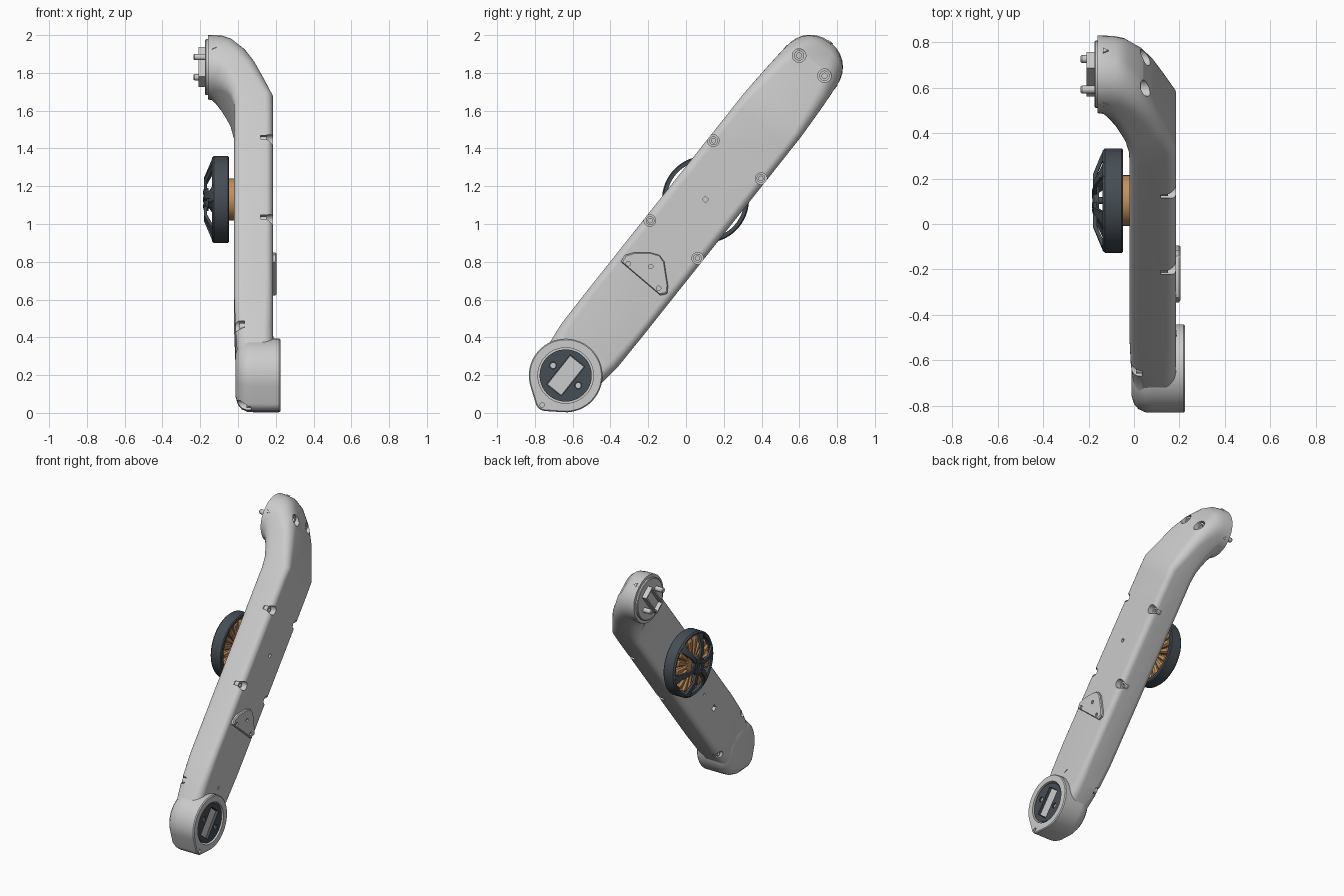
import bpy, bmesh
from math import sin, cos, pi, acos, hypot
from mathutils import Matrix, Vector

if "Cube" in bpy.data.objects:
    bpy.data.objects.remove(bpy.data.objects["Cube"])

# Local frame of the arm: x = across, y = along the arm, z = thickness (world x)
FRAME = Matrix(((0, 0, 1, 0), (.783, .622, 0, -.637), (-.622, .783, 0, .198), (0, 0, 0, 1)))
HEAD = 2.085      # head centre along the arm
MOTOR = 1.19      # motor centre along the arm


def part(name, bm, color=None, angle=30):
    bmesh.ops.recalc_face_normals(bm, faces=bm.faces)
    me = bpy.data.meshes.new(name)
    bm.to_mesh(me)
    bm.free()
    ob = bpy.data.objects.new(name, me)
    bpy.context.collection.objects.link(ob)
    ob.matrix_world = FRAME
    if color:
        mat = bpy.data.materials.get(color[0]) or bpy.data.materials.new(color[0])
        mat.diffuse_color = color[1]
        mat.use_nodes = True
        mat.node_tree.nodes["Principled BSDF"].inputs["Base Color"].default_value = mat.diffuse_color
        me.materials.append(mat)
    smooth(ob, angle)
    return ob


def smooth(ob, angle=30):
    bpy.ops.object.select_all(action='DESELECT')
    ob.select_set(True)
    bpy.context.view_layer.objects.active = ob
    bpy.ops.object.shade_smooth_by_angle(angle=angle * pi / 180)


def combine(ob, other, operation='DIFFERENCE'):
    mod = ob.modifiers.new("bool", 'BOOLEAN')
    mod.operation, mod.solver, mod.object = operation, 'EXACT', other
    bpy.context.view_layer.objects.active = ob
    bpy.ops.object.modifier_apply(modifier=mod.name)
    bpy.data.objects.remove(other)
    smooth(ob)


def loft(bm, rings, closed=False):
    vs = [[bm.verts.new(p) for p in r] for r in rings]
    n = len(vs[0])
    for a, b in zip(vs, vs[1:] + vs[:1] if closed else vs[1:]):
        for i in range(n):
            bm.faces.new((a[i], a[(i + 1) % n], b[(i + 1) % n], b[i]))
    if not closed:
        bm.faces.new(vs[0])
        bm.faces.new(vs[-1])


def circle(v, u, c, r, n=32):
    return [(v + r * cos(2 * pi * i / n), u + r * sin(2 * pi * i / n), c) for i in range(n)]


def lathe(bm, v, u, profile, n=32, closed=False):
    loft(bm, [circle(v, u, c, r, n) for r, c in profile], closed)


def cyl(bm, v, u, c0, c1, r, n=32):
    lathe(bm, v, u, [(r, c0), (r, c1)], n)


def box(bm, v, u, c0, c1, sv, su):
    loft(bm, [[(v + a * sv / 2, u + b * su / 2, c) for a, b in ((-1, -1), (1, -1), (1, 1), (-1, 1))]
              for c in (c0, c1)])


def section(p, q, w, r):
    # rounded rectangle from inner point p to outer point q, each (along, thickness)
    p, q = Vector(p), Vector(q)
    mid, e, t = (p + q) / 2, (q - p).normalized(), (q - p).length / 2
    out = []
    for k, (sx, sy) in enumerate(((1, 1), (-1, 1), (-1, -1), (1, -1))):
        for i in range(8):
            a = (k + i / 7) * pi / 2
            x, y = sx * (w - r) + r * cos(a), sy * (t - r) + r * sin(a)
            out.append((x, mid.x + e.x * y, mid.y + e.y * y))
    return out


def teardrop(c, s, R=.195, r=.055, d=.17):
    phi = acos((R - r) / d)
    pts = [(R, phi + (2 * pi - 2 * phi) * i / 40, 0) for i in range(41)]
    pts += [(r, -phi + 2 * phi * i / 12, d) for i in range(13)]
    return [(s * k * sin(a), s * (-k * cos(a) - off), c) for k, a, off in pts]


DARK = ("dark_metal", (.06, .075, .09, 1))
COPPER = ("copper", (.55, .28, .11, 1))

# Arm shell: straight box section that bends into a round head
bm = bmesh.new()
loft(bm, [section(*s) for s in (
    ((-.08, .03), (-.08, .18), .12, .04),
    ((0, .0), (0, .185), .165, .06),
    ((.2, -.014), (.2, .185), .188, .05),
    ((.4, -.02), (.4, .185), .19, .04),
    ((1.65, -.02), (1.68, .185), .19, .04),
    ((1.72, -.022), (1.77, .185), .19, .045),
    ((1.79, -.04), (1.90, .137), .185, .06),
    ((1.83, -.062), (2.02, .09), .18, .075),
    ((1.87, -.09), (2.12, .04), .175, .10),
    ((1.90, -.12), (2.21, -.03), .17, .13),
    ((1.915, -.145), (2.245, -.08), .168, .155),
    ((1.917, -.16), (2.253, -.16), .168, .16))])
arm = part("arm_shell", bm)

# Foot boss with pointed tip
bm = bmesh.new()
loft(bm, [teardrop(c, s) for c, s in ((-.012, .6), (.0, .8), (.02, .92), (.05, .99), (.08, 1),
                                      (.218, 1), (.225, .97))])
combine(arm, part("foot_boss", bm), 'UNION')

# Pockets and holes
bm = bmesh.new()
cyl(bm, 0, 0, .16, .3, .147, 48)
for s in (-1, 1):
    for u in (.92, 1.46):
        cyl(bm, s * .162, u, .12, .3, .031)
    cyl(bm, s * .086, HEAD + .01, 0, .3, .036)
    cyl(bm, s * .168, .2, -.2, .035, .028)
cyl(bm, 0, -.2, -.2, .07, .026)
cyl(bm, 0, -.2, .21, .3, .012, 16)
box(bm, 0, .55, -.1, .02, .035, .035)
cyl(bm, 0, .73, -.1, .02, .009, 16)
cyl(bm, 0, MOTOR, .15, .3, .013, 16)
combine(arm, part("pocket_cutter", bm))

# Screws sunk in the pockets
bm = bmesh.new()


def screw(v, u, base, top, r):
    lathe(bm, v, u, [(r, base), (r, top), (r * .5, top), (r * .5, top - (top - base) * .6)], 18)


for s in (-1, 1):
    for u in (.92, 1.46):
        screw(s * .16, u, .115, .15, .023)
    screw(s * .086, HEAD + .01, -.005, .03, .027)
    screw(s * .162, .2, .04, .008, .02)
screw(0, -.195, .075, .045, .018)
part("screws", bm)

# Foot socket plate with slot and pin holes
bm = bmesh.new()
cyl(bm, 0, 0, .155, .217, .138, 48)
plate = part("socket_plate", bm, DARK)
bm = bmesh.new()
box(bm, 0, 0, .165, .3, .1, .2)
for s in (-1, 1):
    cyl(bm, s * .085, 0, .165, .3, .018, 20)
combine(plate, part("slot_cutter", bm))

# Light floor and pins seen through the socket plate
bm = bmesh.new()
box(bm, 0, 0, .16, .2, .094, .194)
for s in (-1, 1):
    cyl(bm, s * .085, 0, .16, .205, .016, 20)
part("socket_floor", bm)

# Head flange, hollow plug and two locating pins
bm = bmesh.new()
lathe(bm, 0, HEAD, [(.148, -.15), (.148, -.17), (.143, -.174)], 48)
part("head_flange", bm)
bm = bmesh.new()
box(bm, 0, HEAD, -.21, -.165, .09, .2)
plug = part("head_plug", bm)
bm = bmesh.new()
box(bm, 0, HEAD, -.3, -.18, .07, .18)
combine(plug, part("plug_cutter", bm))
bm = bmesh.new()
for s in (-1, 1):
    lathe(bm, s * .086, HEAD, [(.017, -.165), (.017, -.23), (.013, -.235)], 20)
part("head_pins", bm)

# Small raised alignment triangles: three round the head, one on the face
bm = bmesh.new()
tri = ((-.014, -.137), (.014, -.137), (0, -.113))
for a in (0, pi / 2, pi):
    loft(bm, [[(r * cos(a) - t * sin(a), HEAD + r * sin(a) + t * cos(a), c) for t, c in tri]
              for r in (.155, .172)])
loft(bm, [[(t, .24 - (c + .125), x) for t, c in tri] for x in (.18, .19)])
part("alignment_marks", bm)

# Three-cornered cover on the outer face
bm = bmesh.new()
corners = ((-.345, .80), (-.325, .835), (-.28, .848), (-.185, .848), (-.14, .835),
           (-.115, .80), (-.095, .67), (-.10, .63), (-.135, .622))
pts = [FRAME.inverted() @ Vector((0, y, z)) for y, z in corners]
mid = sum(pts, Vector()) / len(pts)
loft(bm, [[(*(mid + (p - mid) * s).xy, c) for p in pts] for c, s in ((.175, 1), (.198, 1), (.205, .94))])
cover = part("corner_cover", bm)
bm = bmesh.new()
for y, z in ((-.305, .79), (-.145, .66), (-.187, .775)):
    p = FRAME.inverted() @ Vector((0, y, z))
    cyl(bm, p.x, p.y, .195, .3, .012, 16)
combine(cover, part("cover_cutter", bm))

# Motor bell: outer ring, spokes and hub
bm = bmesh.new()
lathe(bm, 0, MOTOR, [(.224, -.048), (.23, -.054), (.23, -.128), (.221, -.138), (.205, -.132), (.205, -.048)],
      64, True)
lathe(bm, 0, MOTOR, [(.062, -.155), (.062, -.176), (.056, -.182), (.022, -.182), (.022, -.172)], 40)
for k in range(6):
    a = k * pi / 3 + pi / 6
    rings = []
    for r, c, w in ((.222, -.134, .085), (.19, -.15, .045), (.115, -.181, .03), (.04, -.181, .028)):
        rings.append([(r * cos(a) - t * w / 2 * sin(a), MOTOR + r * sin(a) + t * w / 2 * cos(a), c + h)
                      for t, h in ((-1, 0), (1, 0), (1, .018), (-1, .018))])
    loft(bm, rings)
    cyl(bm, .042 * cos(a), MOTOR + .042 * sin(a), -.17, -.186, .007, 10)
cyl(bm, 0, MOTOR, -.176, -.02, .016, 20)
part("motor_bell", bm, DARK)

# Copper stator: core and radial windings
bm = bmesh.new()
lathe(bm, 0, MOTOR, [(.112, -.015), (.112, -.05), (.07, -.06), (.07, -.13)], 40)
for k in range(18):
    a = k * pi / 9
    rings = []
    for r, w, h in ((.06, .018, .034), (.12, .034, .038), (.18, .05, .038), (.19, .05, .03)):
        rings.append([(r * cos(a) - t * w / 2 * sin(a), MOTOR + r * sin(a) + t * w / 2 * cos(a), -.095 + e * h)
                      for t, e in ((-1, -.7), (-.5, -1), (.5, -1), (1, -.7), (1, .7), (.5, 1), (-.5, 1), (-1, .7))])
    loft(bm, rings)
part("motor_windings", bm, COPPER)
